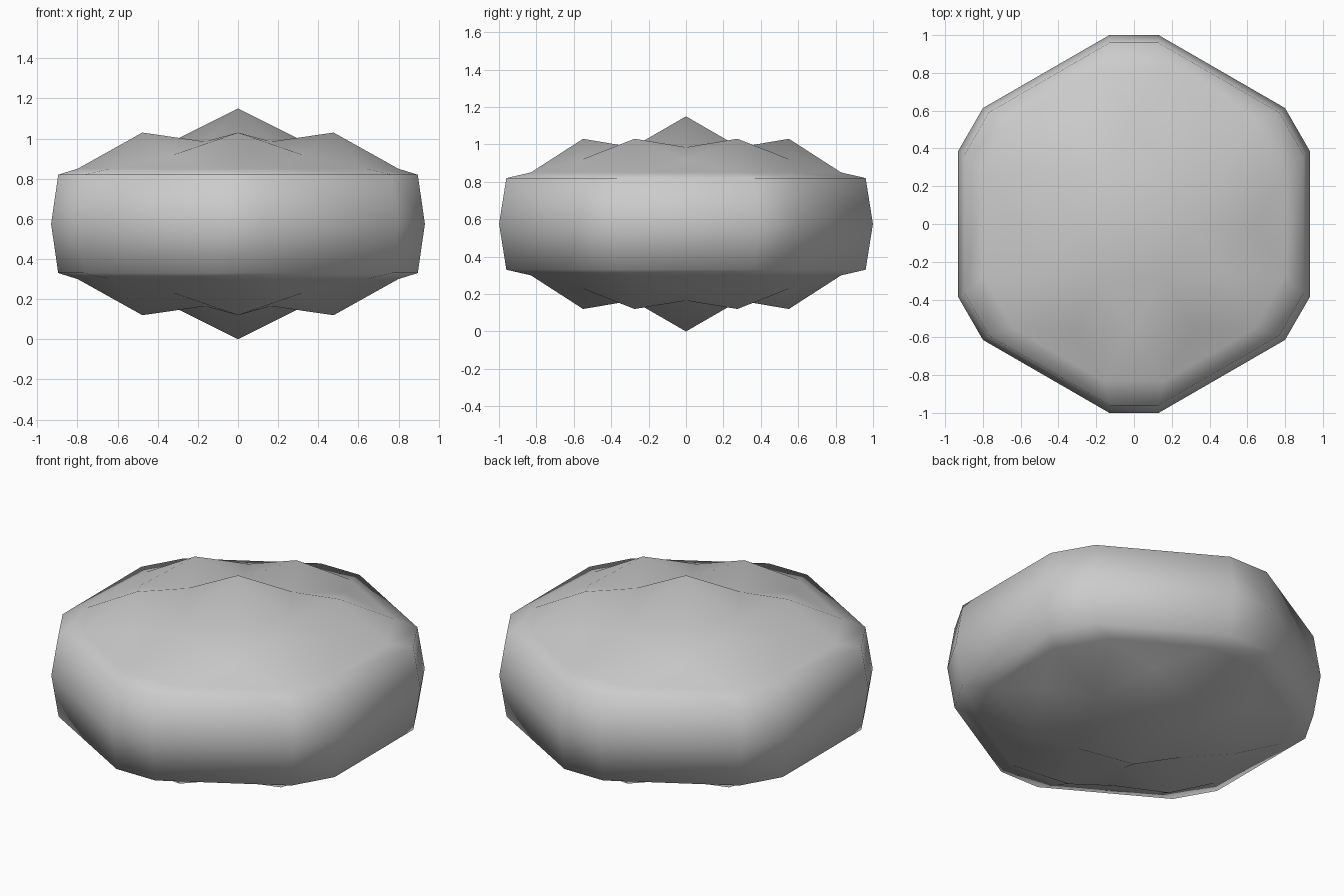
import bpy, bmesh
from math import sin, cos, radians

if "Cube" in bpy.data.objects:
    bpy.data.objects.remove(bpy.data.objects["Cube"])

MID = 0.575  # height of the equator, also the mirror plane


def polar(r, deg, z):
    return (r * cos(radians(deg)), r * sin(radians(deg)), z)


bm = bmesh.new()


def face(*pts):
    bm.faces.new([bm.verts.new(p) for p in pts])


# (radius, half angle of each corner pair, height) for the 12-sided rings
SHOULDER, RIM, EQUATOR = (0.845, 11, 0.85), (0.969, 7.6, 0.82), (1.008, 7.5, MID)


def ring_point(ring, corner, side):
    r, half, z = ring
    return polar(r, corner + side * half, z)


# Six identical sectors of the upper half
apex = (0, 0, 1.15)
for k in range(6):
    c = 30 + 60 * k
    n = c + 60
    peak, next_peak = polar(0.55, c, 1.03), polar(0.55, n, 1.03)
    dip_a, dip_b = polar(0.33, c - 30, 0.985), polar(0.33, c + 30, 0.985)
    saddle = polar(0.64, c + 30, 0.92)
    s0 = ring_point(SHOULDER, c, -1)
    s1 = ring_point(SHOULDER, c, 1)
    s2 = ring_point(SHOULDER, n, -1)
    # Central cap and raised petals
    face(apex, dip_a, dip_b)
    face(dip_a, peak, dip_b)
    face(dip_b, peak, saddle)
    face(dip_b, saddle, next_peak)
    # Slope down to the shoulder
    face(peak, s0, s1)
    face(peak, s1, saddle)
    face(saddle, s1, s2)
    face(saddle, s2, next_peak)
    # Shoulder to rim to equator
    for top, low in ((SHOULDER, RIM), (RIM, EQUATOR)):
        a, b, d = (ring_point(top, c, -1), ring_point(top, c, 1), ring_point(top, n, -1))
        e, f, g = (ring_point(low, c, -1), ring_point(low, c, 1), ring_point(low, n, -1))
        face(a, e, f, b)
        face(b, f, g, d)

# Mirrored lower half
dup = bmesh.ops.duplicate(bm, geom=bm.verts[:] + bm.edges[:] + bm.faces[:])
for v in dup["geom"]:
    if isinstance(v, bmesh.types.BMVert):
        v.co.z = 2 * MID - v.co.z
bmesh.ops.remove_doubles(bm, verts=bm.verts[:], dist=0.0005)
bmesh.ops.recalc_face_normals(bm, faces=bm.faces[:])
for f in bm.faces:
    f.smooth = True

mesh = bpy.data.meshes.new("cushion_body")
bm.to_mesh(mesh)
bm.free()
bpy.context.collection.objects.link(bpy.data.objects.new("cushion_body", mesh))
